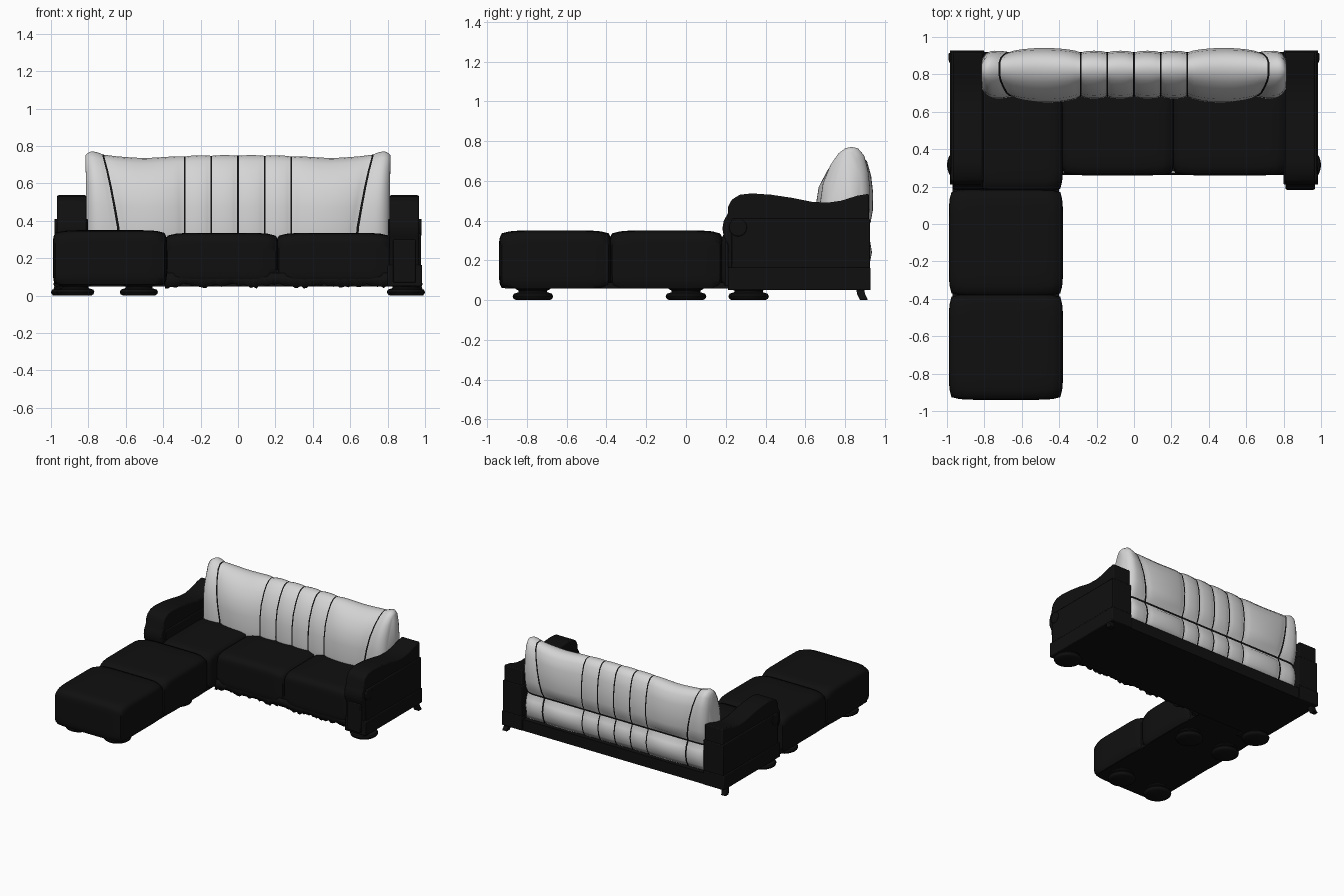
import bpy, bmesh, math, random

random.seed(4)
if "Cube" in bpy.data.objects:
    bpy.data.objects.remove(bpy.data.objects["Cube"])


def material(name, rgb):
    m = bpy.data.materials.new(name)
    m.use_nodes = True
    m.diffuse_color = (*rgb, 1)
    bsdf = next(n for n in m.node_tree.nodes if n.type == "BSDF_PRINCIPLED")
    bsdf.inputs["Base Color"].default_value = (*rgb, 1)
    bsdf.inputs["Roughness"].default_value = 0.8
    return m


BLACK = material("black fabric", (0.005, 0.005, 0.005))
PALE = material("pale grey fabric", (0.66, 0.66, 0.66))


def finish(name, bm, mats=(BLACK,), bevel=0, angle=40):
    bmesh.ops.recalc_face_normals(bm, faces=bm.faces)
    mesh = bpy.data.meshes.new(name)
    bm.to_mesh(mesh)
    bm.free()
    for m in mats:
        mesh.materials.append(m)
    ob = bpy.data.objects.new(name, mesh)
    bpy.context.collection.objects.link(ob)
    bpy.ops.object.select_all(action="DESELECT")
    ob.select_set(True)
    bpy.context.view_layer.objects.active = ob
    if bevel:
        mod = ob.modifiers.new("soft edges", "BEVEL")
        mod.width, mod.segments = bevel, 2
    bpy.ops.object.shade_smooth_by_angle(angle=math.radians(angle))
    return ob


def loft(bm, rings, paint=None):
    """Skin closed rings and cap both ends; paint(i, j) picks the material."""
    loops = [[bm.verts.new(p) for p in r] for r in rings]
    n = len(loops[0])
    for i in range(len(loops) - 1):
        for j in range(n):
            k = (j + 1) % n
            f = bm.faces.new((loops[i][j], loops[i][k], loops[i + 1][k], loops[i + 1][j]))
            f.material_index = paint(i, j) if paint else 0
    bm.faces.new(loops[0])
    bm.faces.new(loops[-1])


def box(name, lo, hi, bevel=0):
    bm = bmesh.new()
    rings = [[(lo[0], lo[1], z), (hi[0], lo[1], z), (hi[0], hi[1], z), (lo[0], hi[1], z)]
             for z in (lo[2], hi[2])]
    loft(bm, rings)
    return finish(name, bm, bevel=bevel)


def cushion(name, lo, hi, pinch=0.028):
    """Stuffed block: full in the middle, drawn in toward its edges."""
    bm = bmesh.new()
    bmesh.ops.create_cube(bm, size=2)
    bmesh.ops.subdivide_edges(bm, edges=bm.edges[:], cuts=13, use_grid_fill=True)
    for v in bm.verts:
        p = list(v.co)
        for a in range(3):
            half, mid = (hi[a] - lo[a]) / 2, (hi[a] + lo[a]) / 2
            others = [p[b] for b in range(3) if b != a]
            draw = sum(abs(q) ** 8 for q in others) / 2
            if a == 2 and p[2] < 0:
                draw = 0
            v.co[a] = mid + p[a] * (half - pinch * draw)
    return finish(name, bm, angle=60)


# Chaise and seat cushions
cushion("chaise_front_cushion", (-0.99, -0.94, 0.06), (-0.38, -0.375, 0.35))
cushion("chaise_rear_cushion", (-0.99, -0.385, 0.06), (-0.38, 0.185, 0.35))
cushion("corner_seat_cushion", (-0.83, 0.175, 0.06), (-0.38, 0.76, 0.345))
cushion("middle_seat_cushion", (-0.39, 0.26, 0.07), (0.215, 0.76, 0.335))
cushion("left_seat_cushion", (0.205, 0.26, 0.07), (0.82, 0.76, 0.335))
box("chaise_base", (-0.97, -0.91, 0.058), (-0.4, 0.3, 0.09))
box("sofa_base", (-0.82, 0.28, 0.05), (0.82, 0.92, 0.14))

# Ragged fringe under the seat front
bm = bmesh.new()
count = 76
top, low = [], []
for i in range(count + 1):
    t = i / count
    x = -0.39 + 1.2 * t
    swag = 0.012 * abs(math.sin(t * math.pi * 5))
    top.append(bm.verts.new((x, 0.275, 0.12)))
    low.append(bm.verts.new((x, 0.27, 0.042 + swag + random.uniform(-0.008, 0.014))))
for i in range(count):
    bm.faces.new((top[i], low[i], low[i + 1], top[i + 1]))
fringe = finish("seat_fringe", bm)
fringe.modifiers.new("thickness", "SOLIDIFY").thickness = 0.008

# Scrolled arms: side profile (y, z) extruded across the width
ARM = [(0.92, 0.05), (0.92, 0.535), (0.86, 0.525), (0.78, 0.5), (0.71, 0.49),
       (0.63, 0.495), (0.53, 0.515), (0.43, 0.53), (0.33, 0.537), (0.27, 0.53),
       (0.23, 0.505), (0.212, 0.47), (0.21, 0.435), (0.19, 0.4), (0.183, 0.36),
       (0.19, 0.32), (0.21, 0.28), (0.215, 0.05)]


def disc(name, x0, x1, y, z, r):
    bm = bmesh.new()
    angles = [2 * math.pi * i / 24 for i in range(24)]
    loft(bm, [[(x, y + r * math.cos(a), z + r * math.sin(a)) for a in angles] for x in (x0, x1)])
    return finish(name, bm, bevel=0.006)


def mirrored_box(name, side, lo, hi, bevel=0.006):
    xs = sorted((side * lo[0], side * hi[0]))
    return box(name, (xs[0], *lo[1:]), (xs[1], *hi[1:]), bevel)


for side, label in ((1, "left"), (-1, "right")):
    bm = bmesh.new()
    loft(bm, [[(side * x, y, z) for y, z in ARM] for x in (0.81, 0.968)])
    finish(label + "_arm", bm, bevel=0.008)
    mirrored_box(label + "_arm_panel", side, (0.802, 0.23, 0.16), (0.978, 0.925, 0.41))
    mirrored_box(label + "_arm_plinth", side, (0.8, 0.21, 0.05), (0.985, 0.928, 0.165))
    mirrored_box(label + "_arm_front_post", side, (0.83, 0.195, 0.07), (0.95, 0.24, 0.3))
    disc(label + "_arm_scroll", side * 0.805, side * 0.982, 0.262, 0.365, 0.045)
    # Small raked claw at the rear corner
    bm = bmesh.new()
    loft(bm, [[(side * (x + dx), y + dy, z) for dx, dy in
               ((-0.03, -0.02), (0.012, -0.02), (0.012, 0.02), (-0.03, 0.02))]
              for x, y, z in ((0.98, 0.895, 0), (0.975, 0.88, 0.03), (0.965, 0.875, 0.07))])
    finish(label + "_rear_claw", bm, bevel=0.004)

# Turned bun feet: (radius, height)
FOOT = [(0.085, 0), (0.098, 0.008), (0.102, 0.02), (0.096, 0.032),
        (0.072, 0.04), (0.072, 0.048), (0.088, 0.056), (0.088, 0.068)]
SPOTS = [(-0.87, -0.77), (-0.53, -0.77), (-0.87, 0), (-0.53, 0), (-0.898, 0.315), (0.898, 0.315)]
for n, (fx, fy) in enumerate(SPOTS):
    bm = bmesh.new()
    turns = [2 * math.pi * i / 28 for i in range(28)]
    loft(bm, [[(fx + r * math.cos(a), fy + r * math.sin(a), z) for a in turns] for r, z in FOOT])
    finish("foot_%d" % (n + 1), bm)

# Channelled back cushion: end profile (y, z) swept in x, puffed between seams
BACK = [(0.72, 0.14), (0.69, 0.25), (0.683, 0.36), (0.685, 0.48), (0.7, 0.58),
        (0.735, 0.67), (0.77, 0.725), (0.8, 0.75), (0.83, 0.757), (0.86, 0.75),
        (0.888, 0.715), (0.908, 0.64), (0.918, 0.55), (0.917, 0.46), (0.905, 0.39),
        (0.887, 0.352), (0.884, 0.338), (0.902, 0.3), (0.912, 0.24), (0.9, 0.18), (0.88, 0.14)]
SEAM_ROW = 15
SEAMS = [-0.82, -0.72, -0.285, -0.143, 0, 0.143, 0.285, 0.72, 0.82]


def crest(x):
    """Height of the top edge: raised ears, shallow dips, gentle centre."""
    a = abs(x)
    return 0.748 - 0.02 * math.exp(-((a - 0.5) / 0.17) ** 2) + 0.022 * math.exp(-((a - 0.79) / 0.08) ** 2)


stations, seam_columns = [], set()
for a, b in zip(SEAMS, SEAMS[1:]):
    wide = b - a
    puff = 0.033 if wide > 0.3 else 0.012
    steps = 14 if wide > 0.3 else 8
    if a > SEAMS[0]:
        seam_columns.add(len(stations) - 1)
    for i in range(steps + 1):
        t = i / steps
        x = a + 0.005 + (wide - 0.01) * t
        amount = puff * math.sin(math.pi * t) ** 0.6 if 0 < t < 1 else 0
        stations.append((x, amount))

rings = []
for x, amount in stations:
    ring = []
    inset = max(0, (abs(x) - 0.765) / 0.05) ** 3 * 0.035     # rounded ends
    for y, z in BACK:
        # outer seams lean inward toward the seat
        lean = max(0, 1 - abs(abs(x) - 0.72) / (0.1 if abs(x) > 0.72 else 0.435))
        drop = min(1, max(0, (0.74 - z) / 0.41))
        px = x - math.copysign(0.088 * lean * drop ** 0.8, x)
        out = max(-1, min(1, (y - 0.8) / 0.09))
        if z < 0.15:
            out *= 0.3
        at_seam = abs(z - 0.345) < 0.01 and y > 0.8
        swell = 0 if at_seam else amount * (1 if out < 0 else 0.7)
        py = y + out * (swell - inset)
        pz = z + (crest(x) - 0.757 + 0.25 * amount - 0.5 * inset) * max(0, (z - 0.36) / 0.397)
        ring.append((px, py, pz))
    rings.append(ring)

bm = bmesh.new()
loft(bm, rings, lambda i, j: 1 if i in seam_columns or j == SEAM_ROW else 0)
finish("back_cushion", bm, (PALE, BLACK), angle=70)
